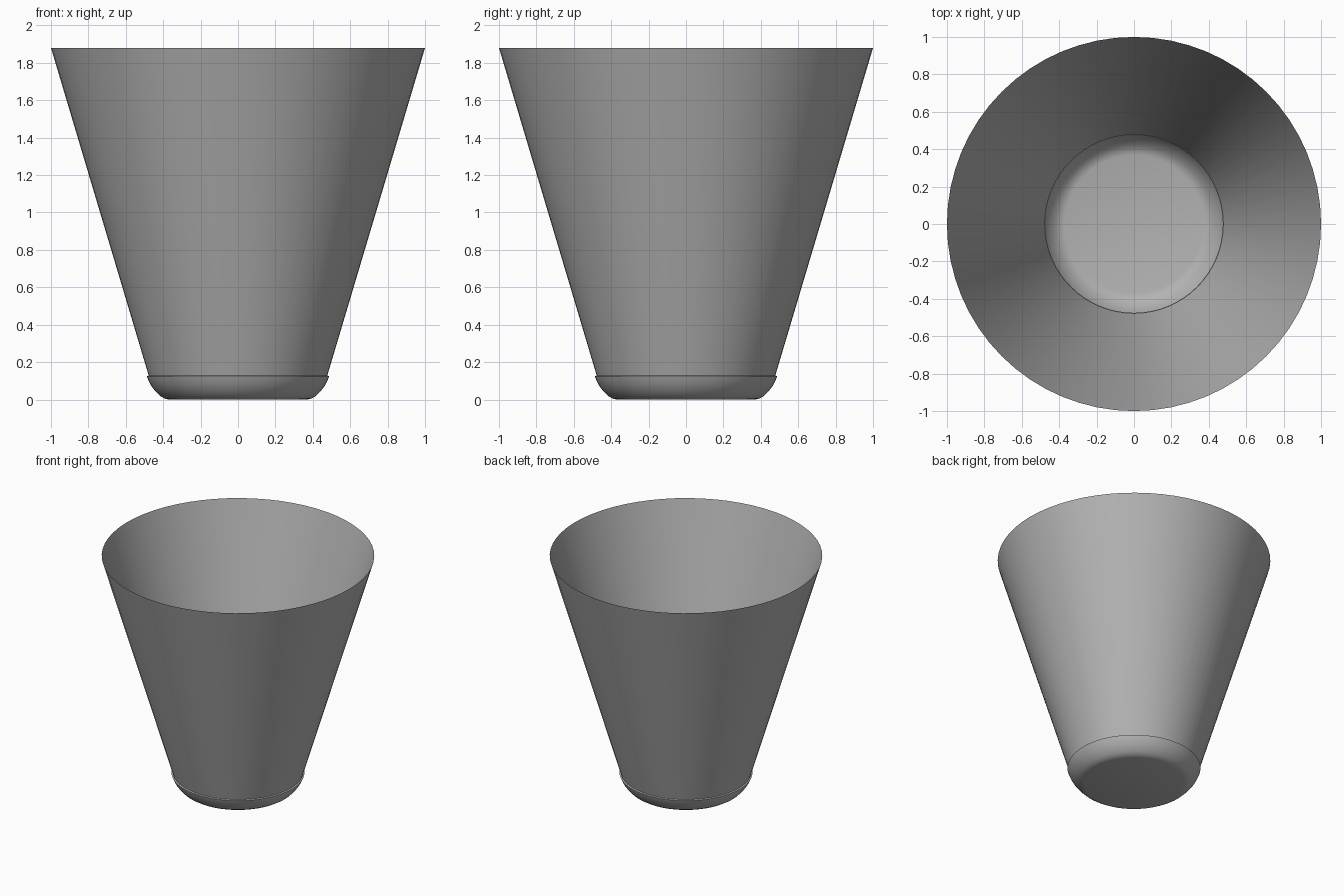
import bpy
import bmesh
import math

SEGMENTS = 64

default = bpy.data.objects.get("Cube")
if default:
    bpy.data.objects.remove(default, do_unlink=True)

grey = bpy.data.materials.new("plain_grey")
grey.use_nodes = True
colour = (0.45, 0.45, 0.45, 1)
grey.diffuse_color = colour
grey.node_tree.nodes["Principled BSDF"].inputs["Base Color"].default_value = colour


def lathe(name, profile, closed_bottom=False):
    """Spin a (radius, height) profile, listed bottom to top, around z."""
    bm = bmesh.new()
    rings = []
    for radius, height in profile:
        rings.append([
            bm.verts.new((radius * math.cos(a), radius * math.sin(a), height))
            for a in (math.tau * i / SEGMENTS for i in range(SEGMENTS))
        ])
    for low, high in zip(rings, rings[1:]):
        for i in range(SEGMENTS):
            j = (i + 1) % SEGMENTS
            bm.faces.new((low[i], low[j], high[j], high[i]))
    if closed_bottom:
        bm.faces.new(rings[0][::-1])
    mesh = bpy.data.meshes.new(name)
    bm.to_mesh(mesh)
    bm.free()
    mesh.materials.append(grey)
    obj = bpy.data.objects.new(name, mesh)
    bpy.context.collection.objects.link(obj)
    bpy.ops.object.select_all(action="DESELECT")
    obj.select_set(True)
    bpy.context.view_layer.objects.active = obj
    bpy.ops.object.shade_smooth_by_angle(angle=math.radians(40))
    return obj


# Tapered open wall
lathe("cone_wall", [(0.475, 0.12), (1.0, 1.88)])

# Shallow rounded dish with a thin lip around the wall
lathe("base_dish", [
    (0.37, 0.0), (0.395, 0.006), (0.42, 0.022), (0.445, 0.048),
    (0.465, 0.075), (0.48, 0.105), (0.488, 0.125), (0.475, 0.13),
], closed_bottom=True)
